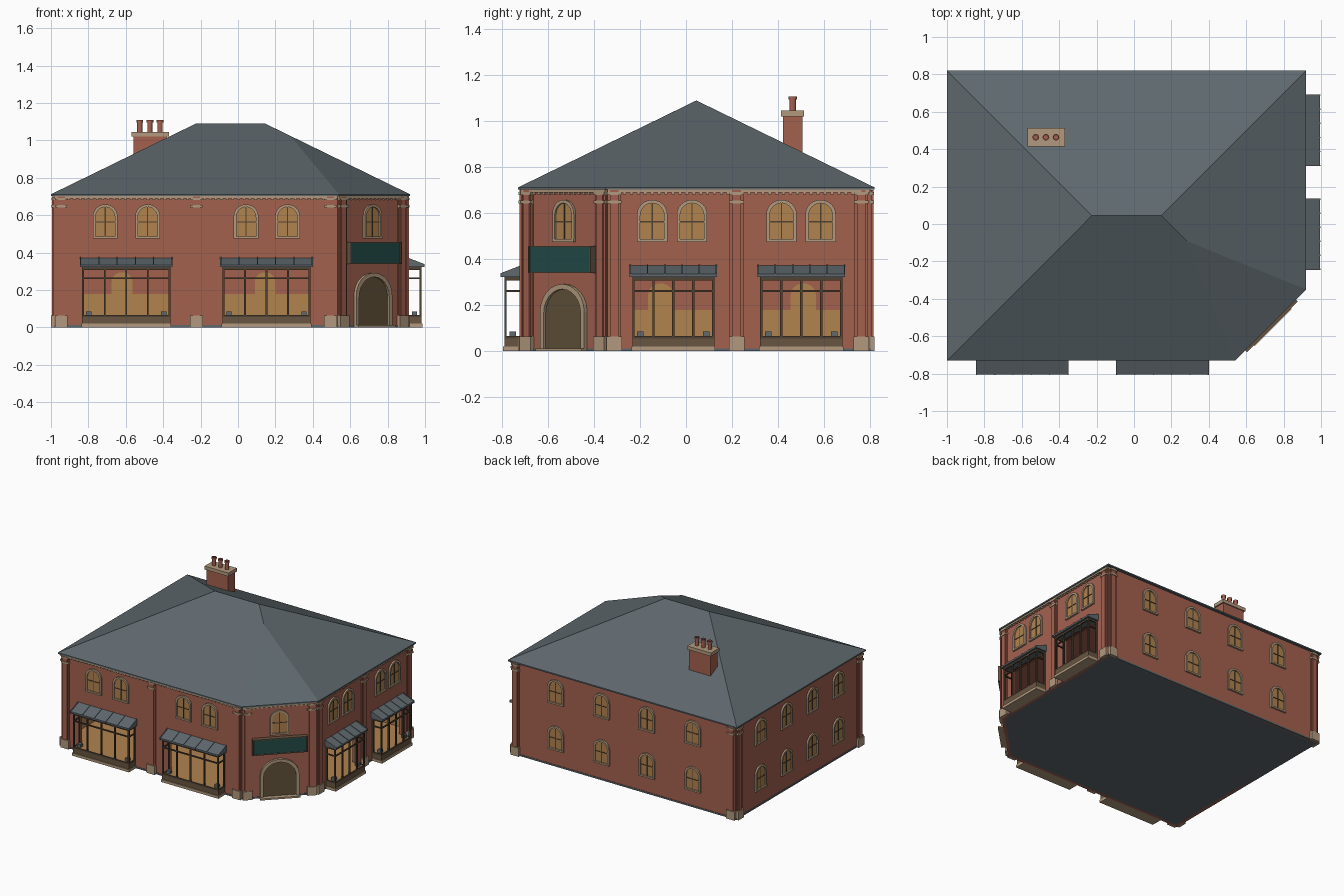
import bpy, bmesh, math
from mathutils import Matrix, Vector

if "Cube" in bpy.data.objects:
    bpy.data.objects.remove(bpy.data.objects["Cube"], do_unlink=True)


def material(name, *rgb):
    linear = [((c / 255 + 0.055) / 1.055) ** 2.4 for c in rgb] + [1]
    m = bpy.data.materials.new(name)
    m.use_nodes = True
    m.diffuse_color = linear
    m.node_tree.nodes["Principled BSDF"].inputs["Base Color"].default_value = linear
    return m


BRICK = material("red brick", 164, 97, 79)
STONE = material("pale stone", 178, 154, 126)
SLATE = material("slate", 94, 104, 109)
AMBER = material("amber glass", 177, 131, 79)
TIMBER = material("dark timber", 80, 66, 52)
RISER = material("brown panel", 104, 85, 65)
GREEN = material("sign green", 36, 76, 72)
DOOR = material("door brown", 98, 82, 58)


def prism(bm, pts, a, b, axis="y"):
    """Extrude a 2D outline from a to b along the given axis."""
    def at(p, t):
        return {"x": (t, p[0], p[1]), "y": (p[0], t, p[1]), "z": (p[0], p[1], t)}[axis]
    lo = [bm.verts.new(at(p, a)) for p in pts]
    hi = [bm.verts.new(at(p, b)) for p in pts]
    bm.faces.new(lo)
    bm.faces.new(hi)
    for i in range(len(pts)):
        j = (i + 1) % len(pts)
        bm.faces.new((lo[i], lo[j], hi[j], hi[i]))


def box(bm, x0, x1, y0, y1, z0, z1):
    prism(bm, [(x0, z0), (x1, z0), (x1, z1), (x0, z1)], y0, y1)


def finish(bm, name, mat, frame=Matrix()):
    bmesh.ops.recalc_face_normals(bm, faces=bm.faces)
    me = bpy.data.meshes.new(name)
    bm.to_mesh(me)
    bm.free()
    me.materials.append(mat)
    ob = bpy.data.objects.new(name, me)
    ob.matrix_world = frame
    bpy.context.collection.objects.link(ob)
    return ob


def boxes(name, mat, items, frame=Matrix()):
    bm = bmesh.new()
    for item in items:
        box(bm, *item)
    return finish(bm, name, mat, frame)


def arch(u, w, z0, z1, rise):
    """Open path: up the left side, over the arch, down the right side."""
    r = w / 2
    top = [(u - r * math.cos(math.pi * i / 12), z1 - rise + rise * math.sin(math.pi * i / 12))
           for i in range(13)]
    return [(u - r, z0)] + top + [(u + r, z0)]


def arch_band(bm, u, w, z0, z1, rise, t, y0, y1):
    outer, inner = arch(u, w, z0, z1, rise), arch(u, w - 2 * t, z0, z1 - t, rise - t / 2)
    for i in range(len(outer) - 1):
        prism(bm, [outer[i], outer[i + 1], inner[i + 1], inner[i]], y0, y1)


# Wall frames: local x runs along the wall, local -y points outward
def wall_frame(x, y, degrees):
    return Matrix.Translation((x, y, 0)) @ Matrix.Rotation(math.radians(degrees), 4, "Z")


X0, X1, Y0, Y1 = -0.98, 0.90, -0.71, 0.80
CUT_X, CUT_Y = 0.532, -0.342
HALF = (X1 - CUT_X) / math.sqrt(2)
UP, LOW = 0.475, 0.125
BACK_U, LEFT_U = (-0.53, -0.145, 0.235, 0.62), (-0.51, -0.20, 0.11, 0.42)

# name: frame, wall ends, bay spans, windows, pilasters
WALLS = {
    "front": (wall_frame(0, Y0, 0), (X0, CUT_X), [(-0.845, -0.35), (-0.095, 0.40)],
              [(u, UP) for u in (-0.71, -0.483, 0.043, 0.265)], (-0.945, -0.222, 0.495)),
    "right": (wall_frame(X1, 0, 90), (CUT_Y, Y1), [(-0.245, 0.135), (0.31, 0.692)],
              [(u, UP) for u in (-0.147, 0.026, 0.415, 0.585)], (-0.312, 0.22, 0.762)),
    "corner": (wall_frame((X1 + CUT_X) / 2, (Y0 + CUT_Y) / 2, 45), (-HALF, HALF), [],
               [(0, UP)], (-0.225, 0.225)),
    "back": (wall_frame(0, Y1, 180), (-X1, -X0), [],
             [(u, z) for u in BACK_U for z in (LOW, UP)], (-0.865, 0.945)),
    "left": (wall_frame(X0, 0, 270), (-Y1, -Y0), [],
             [(u, z) for u in LEFT_U for z in (LOW, UP)], (-0.765, 0.675)),
}


def build_wall(name, frame, ends, bays):
    parts, u = [], ends[0]
    for a, b in bays:
        a, b = a + 0.02, b - 0.02
        parts += [(u, a, 0, 0.02, 0, 0.705), (a, b, 0, 0.02, 0, 0.05), (a, b, 0, 0.02, 0.325, 0.705)]
        u = b
    parts.append((u, ends[1], 0, 0.02, 0, 0.705))
    boxes(name + "_wall", BRICK, parts, frame)


def build_windows(name, frame, windows):
    glass, trim, bars = bmesh.new(), bmesh.new(), bmesh.new()
    for u, z in windows:
        prism(glass, arch(u, 0.11, z + 0.01, z + 0.17, 0.05), -0.003, 0.024)
        arch_band(trim, u, 0.132, z, z + 0.183, 0.062, 0.014, -0.012, 0.001)
        box(trim, u - 0.066, u + 0.066, -0.014, 0.001, z, z + 0.012)
        box(bars, u - 0.003, u + 0.003, -0.006, 0, z + 0.01, z + 0.17)
        box(bars, u - 0.052, u + 0.052, -0.006, 0, z + 0.085, z + 0.091)
    finish(glass, name + "_window_glass", AMBER, frame)
    finish(trim, name + "_window_surrounds", STONE, frame)
    finish(bars, name + "_window_bars", TIMBER, frame)


def build_pilasters(name, frame, places):
    shafts, stones = [], []
    for u in places:
        shafts += [(u - 0.03, u + 0.03, -0.007, 0, 0.05, 0.7), (u - 0.019, u + 0.019, -0.014, 0, 0.05, 0.7)]
        stones += [(u - 0.034, u + 0.034, -0.02, 0, 0, 0.065),
                   (u - 0.032, u + 0.032, -0.018, 0, 0.642, 0.655),
                   (u - 0.032, u + 0.032, -0.018, 0, 0.68, 0.692)]
    boxes(name + "_pilasters", BRICK, shafts, frame)
    boxes(name + "_pilaster_stones", STONE, stones, frame)


def build_bay(name, frame, a, b):
    l, r, d = a + 0.012, b - 0.012, -0.08
    boxes(name + "_plinth", STONE, [(l - 0.004, r + 0.004, d - 0.006, 0, 0, 0.02)], frame)
    boxes(name + "_riser", RISER, [(l, r, d, 0, 0.02, 0.055)], frame)
    boxes(name + "_display_floor", AMBER, [(l + 0.004, r - 0.004, d + 0.004, 0.03, 0.055, 0.062)], frame)
    bars = []
    for i in range(5):
        u = l + 0.005 + (r - l - 0.01) * i / 4
        bars.append((u - 0.005, u + 0.005, d, d + 0.01, 0.055, 0.325))
    for z0, z1 in ((0.055, 0.066), (0.258, 0.266), (0.308, 0.325)):
        bars.append((l, r, d, d + 0.01, z0, z1))
        bars += [(u, u + 0.01, d, 0, z0, z1) for u in (l, r - 0.01)]
    bars += [(u, u + 0.01, -0.012, 0, 0.055, 0.325) for u in (l, r - 0.01)]
    boxes(name + "_glazing_bars", TIMBER, bars, frame)
    # Small goods on the display floor
    boxes(name + "_display_stands", SLATE,
          [(u - 0.014, u + 0.014, -0.058, -0.03, 0.062, 0.085) for u in (l + 0.035, r - 0.035)], frame)
    # Sloped canopy with raised seams
    bm = bmesh.new()
    prism(bm, [(0, 0.322), (0, 0.372), (-0.094, 0.335), (-0.094, 0.322)], a, b, "x")
    for i in range(6):
        u = a + 0.003 + (b - a - 0.006) * i / 5
        prism(bm, [(0, 0.372), (0, 0.376), (-0.096, 0.339), (-0.096, 0.322), (-0.094, 0.322), (-0.094, 0.335)],
              u - 0.003, u + 0.003, "x")
    finish(bm, name + "_canopy", SLATE, frame)


def build_cornice(name, frame, ends):
    band = [(ends[0], ends[1], -0.014, 0, 0.69, 0.702)]
    count = int((ends[1] - ends[0]) / 0.03)
    for i in range(count):
        u = ends[0] + (ends[1] - ends[0]) * (i + 0.5) / count
        band.append((u - 0.007, u + 0.007, -0.009, 0, 0.681, 0.691))
    boxes(name + "_cornice", STONE, band, frame)


for name, (frame, ends, bays, windows, pilasters) in WALLS.items():
    build_wall(name, frame, ends, bays)
    build_windows(name, frame, windows)
    build_pilasters(name, frame, pilasters)
    for i, (a, b) in enumerate(bays):
        build_bay(f"{name}_bay_{i + 1}", frame, a, b)
    if name in ("front", "right", "corner"):
        build_cornice(name, frame, ends)
    else:
        boxes(name + "_panelling", AMBER, [(ends[0] + 0.02, ends[1] - 0.02, 0.02, 0.026, 0.06, 0.18)], frame)

# Base, interior floor and ceiling follow the cut-corner plan
plan = [(X0, Y0), (CUT_X, Y0), (X1, CUT_Y), (X1, Y1), (X0, Y1)]
for name, mat, scale, z0, z1 in (("base_slab", SLATE, 1.004, 0, 0.012), ("shop_floor", AMBER, 0.985, 0.05, 0.06),
                                 ("shop_ceiling", BRICK, 0.985, 0.40, 0.41)):
    bm = bmesh.new()
    prism(bm, [(x * scale, y * scale) for x, y in plan], z0, z1, "z")
    finish(bm, name, mat)

# Corner entrance
corner = WALLS["corner"][0]
bm = bmesh.new()
prism(bm, arch(0, 0.24, 0.01, 0.275, 0.105), -0.005, 0)
finish(bm, "entrance_door", DOOR, corner)
bm = bmesh.new()
arch_band(bm, 0, 0.272, 0, 0.292, 0.12, 0.022, -0.018, 0)
finish(bm, "entrance_arch", STONE, corner)
boxes("entrance_step", STONE, [(-0.14, 0.14, -0.04, 0, 0, 0.012)], corner)

# Blank hanging board over the entrance
boxes("sign_board", GREEN, [(-0.184, 0.184, -0.03, 0, 0.345, 0.452)], corner)
boxes("sign_frame", RISER, [(-0.192, 0.192, -0.034, 0, z, z + 0.006) for z in (0.339, 0.452)]
      + [(u, u + 0.006, -0.034, 0, 0.339, 0.458) for u in (-0.192, 0.186)], corner)

# Hipped roof with the cut corner
eaves = [(-1, -0.73), (0.54, -0.73), (0.92, -0.35), (0.92, 0.82), (-1, 0.82)]
bm = bmesh.new()
low = [bm.verts.new((x, y, 0.702)) for x, y in eaves]
e = [bm.verts.new((x, y, 0.712)) for x, y in eaves]
ridge_l, ridge_r, hip = [bm.verts.new(p) for p in ((-0.225, 0.045, 1.09), (0.145, 0.045, 1.09), (0.28, -0.09, 1.024))]
bm.faces.new(low)
for i in range(5):
    j = (i + 1) % 5
    bm.faces.new((low[i], low[j], e[j], e[i]))
for face in ((e[0], e[1], hip, ridge_r, ridge_l), (e[1], e[2], hip), (e[2], e[3], ridge_r, hip),
             (e[3], e[4], ridge_l, ridge_r), (e[4], e[0], ridge_l)):
    bm.faces.new(face)
finish(bm, "roof", SLATE)

# Chimney with three hollow pots
boxes("chimney_stack", BRICK, [(-0.56, -0.38, 0.422, 0.506, 0.8, 1.022)])
boxes("chimney_cap", STONE, [(-0.57, -0.37, 0.414, 0.514, 1.02, 1.046)])
bm = bmesh.new()
profile = [(0.014, 1.04), (0.014, 1.095), (0.018, 1.095), (0.018, 1.108), (0.011, 1.108), (0.011, 1.05)]
for cx in (-0.525, -0.471, -0.417):
    rings = [[bm.verts.new((cx + r * math.cos(math.tau * k / 12), 0.464 + r * math.sin(math.tau * k / 12), z))
              for k in range(12)] for r, z in profile]
    for p, q in zip(rings, rings[1:]):
        for k in range(12):
            bm.faces.new((p[k], p[k - 1], q[k - 1], q[k]))
    bm.faces.new(rings[-1])
finish(bm, "chimney_pots", BRICK)
